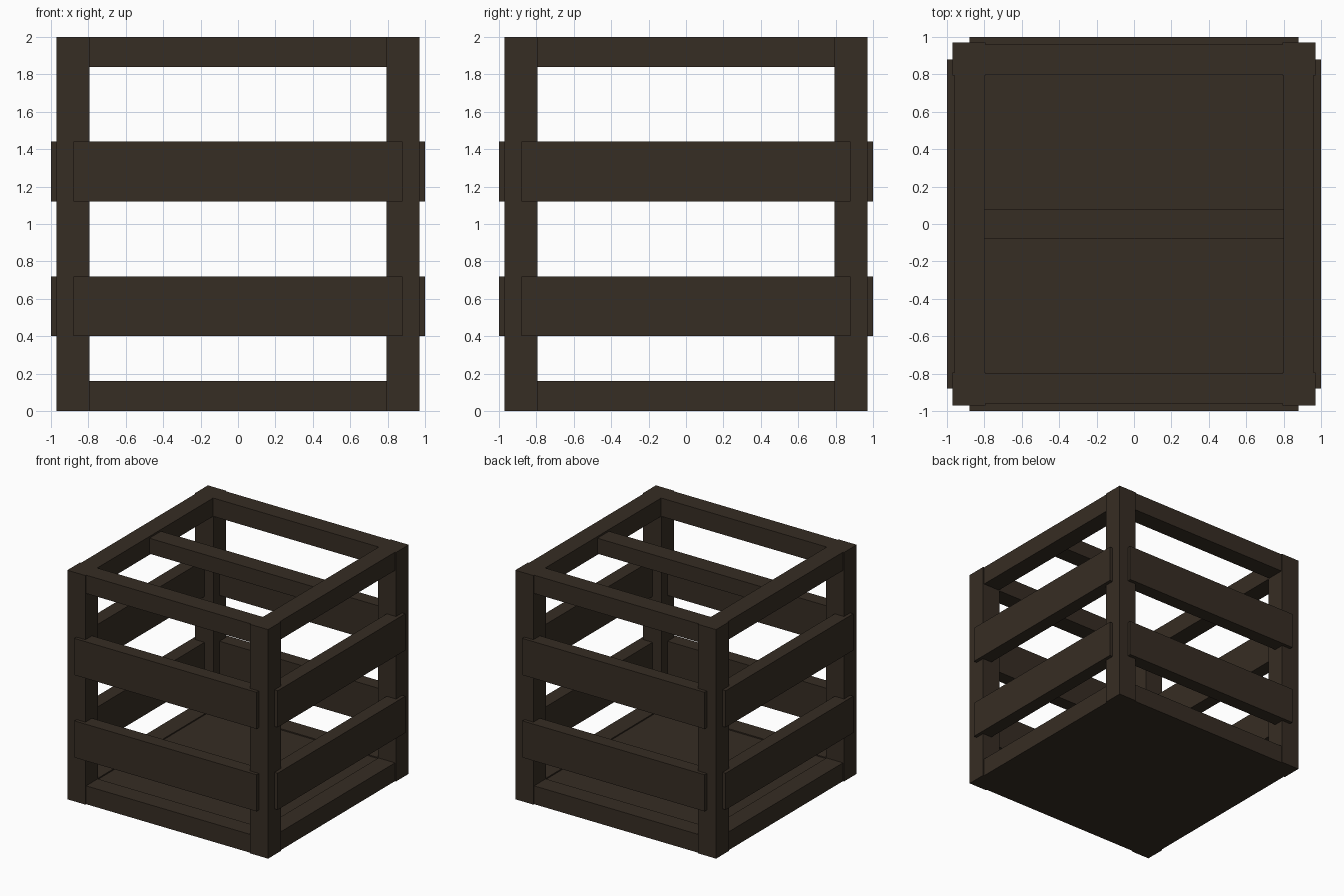
import bpy
from mathutils import Matrix, Vector
from math import pi

cube = bpy.data.objects.get("Cube")
if cube:
    bpy.data.objects.remove(cube, do_unlink=True)

# One dark timber colour
wood = bpy.data.materials.new("dark_wood")
wood.use_nodes = True
colour = (0.037, 0.026, 0.017, 1)
wood.diffuse_color = colour
bsdf = wood.node_tree.nodes["Principled BSDF"]
bsdf.inputs["Base Color"].default_value = colour
bsdf.inputs["Roughness"].default_value = 0.9


def board(name, low, high, turn=0):
    """Box between two corners, turned about the crate's upright axis."""
    low, high = Vector(low), Vector(high)
    bpy.ops.mesh.primitive_cube_add(size=1)
    obj = bpy.context.object
    obj.name = name
    size = high - low
    obj.data.transform(Matrix.Rotation(turn, 4, "Z")
                       @ Matrix.Translation((low + high) / 2)
                       @ Matrix.Diagonal((*size, 1)))
    obj.data.materials.append(wood)
    return obj


POST, INNER, RAIL, SLAT = 0.97, 0.795, 0.96, 0.88

# Four matching sides: corner post, two rails and two outer slats
for i, side in enumerate(("front", "left", "back", "right")):
    turn = i * pi / 2
    board(side + "_corner_post", (-POST, -POST, 0), (-INNER, -INNER, 2), turn)
    for level, z in (("bottom", 0), ("top", 1.84)):
        board(f"{side}_{level}_rail", (-0.8, -RAIL, z), (0.8, -0.8, z + 0.16), turn)
    for level, z in (("lower", 0.4), ("upper", 1.12)):
        board(f"{side}_{level}_slat", (-SLAT, -1, z), (SLAT, -SLAT, z + 0.32), turn)

# Solid floor and the bar across the open top
board("floor", (-0.82, -0.82, 0), (0.82, 0.82, 0.15))
board("top_crossbar", (-0.82, -0.08, 1.85), (0.82, 0.08, 1.985))
